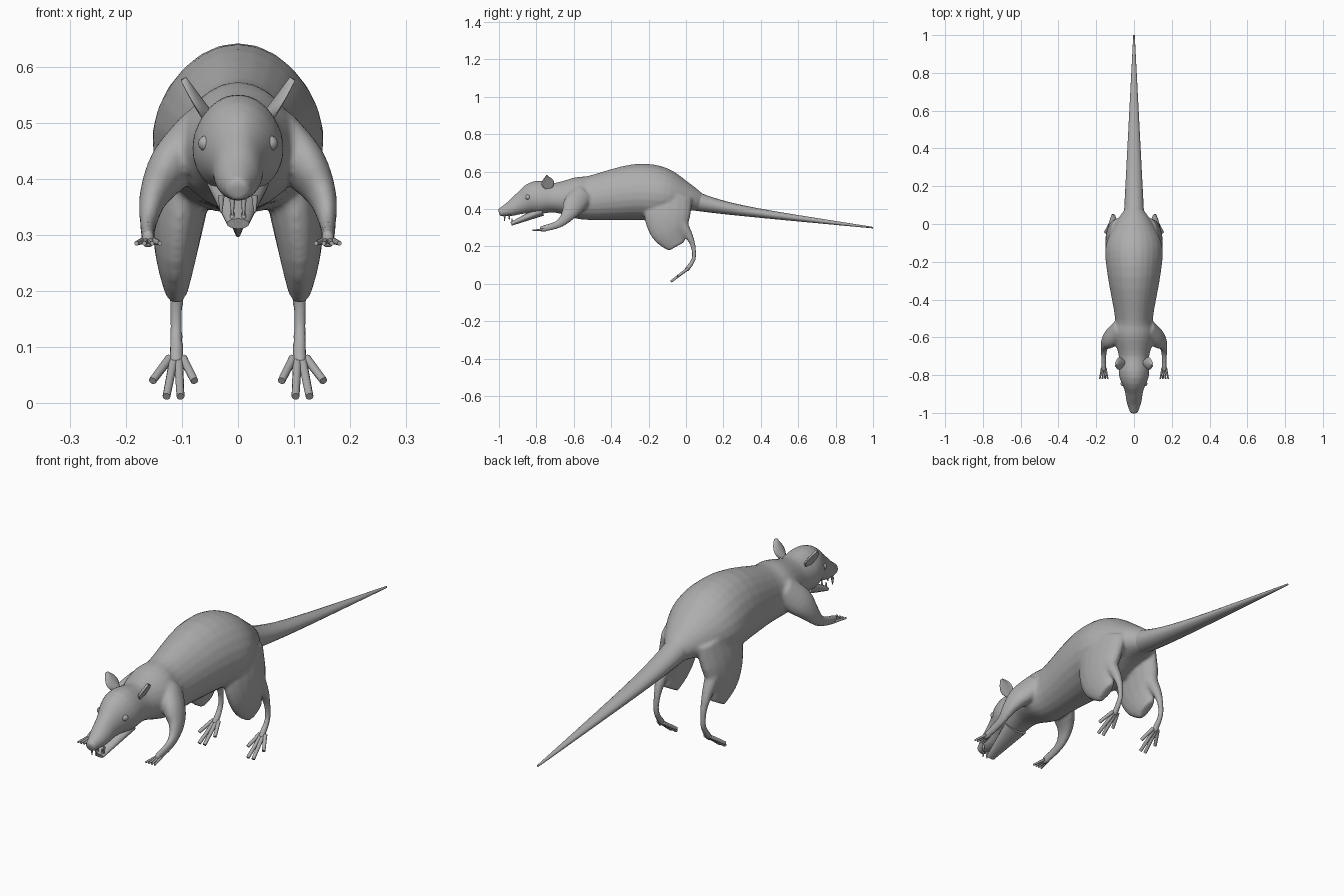
import bpy, bmesh, math
from mathutils import Vector

cube = bpy.data.objects.get("Cube")
if cube:
    bpy.data.objects.remove(cube, do_unlink=True)

grey = (0.42, 0.42, 0.42, 1)
material = bpy.data.materials.new("plain grey")
material.use_nodes = True
material.diffuse_color = grey
material.node_tree.nodes["Principled BSDF"].inputs["Base Color"].default_value = grey


def select(objects):
    bpy.ops.object.select_all(action='DESELECT')
    for item in objects:
        item.select_set(True)
    bpy.context.view_layer.objects.active = objects[0]


def finish(obj):
    """Give the part its colour and smooth shading."""
    obj.data.materials.append(material)
    select([obj])
    bpy.ops.object.shade_smooth_by_angle(angle=math.radians(60))
    return obj


def smooth_rows(rings, steps):
    """Catmull-Rom interpolation between neighbouring rings."""
    rows, last = [], len(rings) - 1
    for i in range(last):
        before, start = rings[max(i - 1, 0)], rings[i]
        end, after = rings[i + 1], rings[min(i + 2, last)]
        for step in range(steps):
            t = step / steps
            row = []
            for a, b, c, d in zip(before, start, end, after):
                slope_in, slope_out = (c - a) / 2, (d - b) / 2
                ease = t * t * (3 - 2 * t)
                row.append(b + (c - b) * ease
                           + slope_in * t * (1 - t) ** 2
                           - slope_out * t * t * (1 - t))
            rows.append(row)
    return rows + [rings[-1]]


def loft(name, rings, mirror=1, sides=16, steps=4, taper=0, cup=0):
    """Skin elliptical rings (x, y, z, half width, half height) along a path."""
    rows = smooth_rows(rings, steps)
    centres = [Vector((row[0] * mirror, row[1], row[2])) for row in rows]
    mesh = bpy.data.meshes.new(name)
    bm = bmesh.new()
    previous = None
    for i, (centre, row) in enumerate(zip(centres, rows)):
        ahead, behind = centres[min(i + 1, len(rows) - 1)], centres[max(i - 1, 0)]
        along = (ahead - behind).normalized()
        across = Vector((mirror, 0, 0))
        across = (across - along * across.dot(along)).normalized()
        up = along.cross(across) * mirror
        loop = []
        for k in range(sides):
            angle = math.tau * k / sides
            c, s = math.cos(angle), math.sin(angle)
            sideways = row[3] * c * (1 - taper * s) + cup * s * s
            loop.append(bm.verts.new(centre + across * sideways + up * row[4] * s))
        if previous:
            for k in range(sides):
                bm.faces.new((previous[k - 1], previous[k], loop[k], loop[k - 1]))
        else:
            bm.faces.new(loop)
        previous = loop
    bm.faces.new(previous)
    bmesh.ops.recalc_face_normals(bm, faces=bm.faces)
    bm.to_mesh(mesh)
    bm.free()
    obj = bpy.data.objects.new(name, mesh)
    bpy.context.collection.objects.link(obj)
    return finish(obj)


def limb(name, rings, mirror=1, depth=1, sides=16):
    """Loft rings (x, y, z, radius) whose height is a fixed multiple of the radius."""
    return loft(name, [(*ring, ring[-1] * depth) for ring in rings], mirror, sides)


# Torso, neck and head in one sweep from rump to nose
flesh = [loft("body", [(0, *ring) for ring in (
    (.09, .43, .04, .04),
    (0, .46, .1, .08),
    (-.12, .48, .15, .14),
    (-.27, .49, .14, .15),
    (-.5, .46, .1, .12),
    (-.59, .46, .11, .11),
    (-.7, .46, .08, .08),
    (-.8, .46, .08, .09),
    (-.88, .43, .05, .06),
    (-.94, .4, .04, .04),
    (-1, .38, .02, .02),
)], sides=24, taper=.1)]

# Thighs, shins and front legs
for mirror in (1, -1):
    flesh.append(limb("thigh", (
        (.08, -.09, .47, .05),
        (.1, -.1, .37, .05),
        (.11, -.09, .28, .04),
        (.11, -.05, .2, .02),
    ), mirror, depth=2.5))
    flesh.append(limb("hind_shin", (
        (.11, -.02, .32, .03),
        (.11, .02, .25, .02),
        (.11, .04, .19, .013),
        (.11, .04, .13, .012),
        (.11, 0, .07, .014),
    ), mirror))
    flesh.append(limb("front_leg", (
        (.07, -.55, .48, .04),
        (.12, -.6, .42, .04),
        (.15, -.63, .37, .026),
        (.16, -.68, .32, .015),
        (.16, -.78, .29, .012),
    ), mirror, depth=1.5))

# Merge the fleshy parts into one blended skin
select(flesh)
bpy.ops.object.join()
skin = flesh[0]
blend = skin.modifiers.new("blend", 'REMESH')
blend.mode = 'VOXEL'
blend.voxel_size = 0.007
blend.use_smooth_shade = True
relax = skin.modifiers.new("relax", 'SMOOTH')
relax.iterations = 6

# Tail flares into the rump and thins steadily to its tip
tail = []
for i in range(13):
    rest = 1 - i / 12
    flare = rest ** 6
    tail.append((0, 1 - 1.04 * rest, .3 + .13 * rest + .04 * flare,
                 .004 + .054 * rest, .004 + .033 * rest + .03 * flare))
loft("tail", tail)

# Open lower jaw
limb("lower_jaw", ((0, -.77, .39, .055), (0, -.935, .32, .02)), depth=.5)

for mirror, side in ((1, "left"), (-1, "right")):
    # Teeth
    for tooth, x, y, root, tip in (
        ("upper_incisor", .01, -.97, .37, .335),
        ("lower_incisor", .01, -.93, .32, .35),
        ("fang", .03, -.945, .37, .34),
    ):
        limb(f"{side}_{tooth}", ((x, y, root, .006), (x, y, tip, .002)), mirror, sides=8)

    # Cupped ear, leaning outward
    ear = []
    for i in range(6):
        t = i / 5
        ear.append((.055 + .04 * t, -.735 - .01 * t, .515 + .065 * t,
                    .01 - .007 * t, .034 * math.sin(math.pi * (.2 + .75 * t))))
    loft(f"{side}_ear", ear, mirror, cup=.008)

    # Eye
    bpy.ops.mesh.primitive_uv_sphere_add(
        segments=16, ring_count=10, radius=.014, location=(.057 * mirror, -.845, .463))
    eye = bpy.context.object
    eye.name = f"{side}_eye"
    finish(eye)

    # Four toes per foot, fanned evenly, the outer hind pair shorter
    for n in range(4):
        fan = n - 1.5
        short = n in (0, 3)
        hind_tip = (.115 + .025 * fan, -.08 + .035 * short, .012 + .028 * short, .007)
        limb(f"{side}_hind_toe_{n + 1}", (
            (.11 + .008 * fan, .01, .08, .008), hind_tip), mirror, sides=10)
        limb(f"{side}_front_toe_{n + 1}", (
            (.16 + .006 * fan, -.76, .29, .006),
            (.16 + .014 * fan, -.82, .285, .004)), mirror, sides=8)
